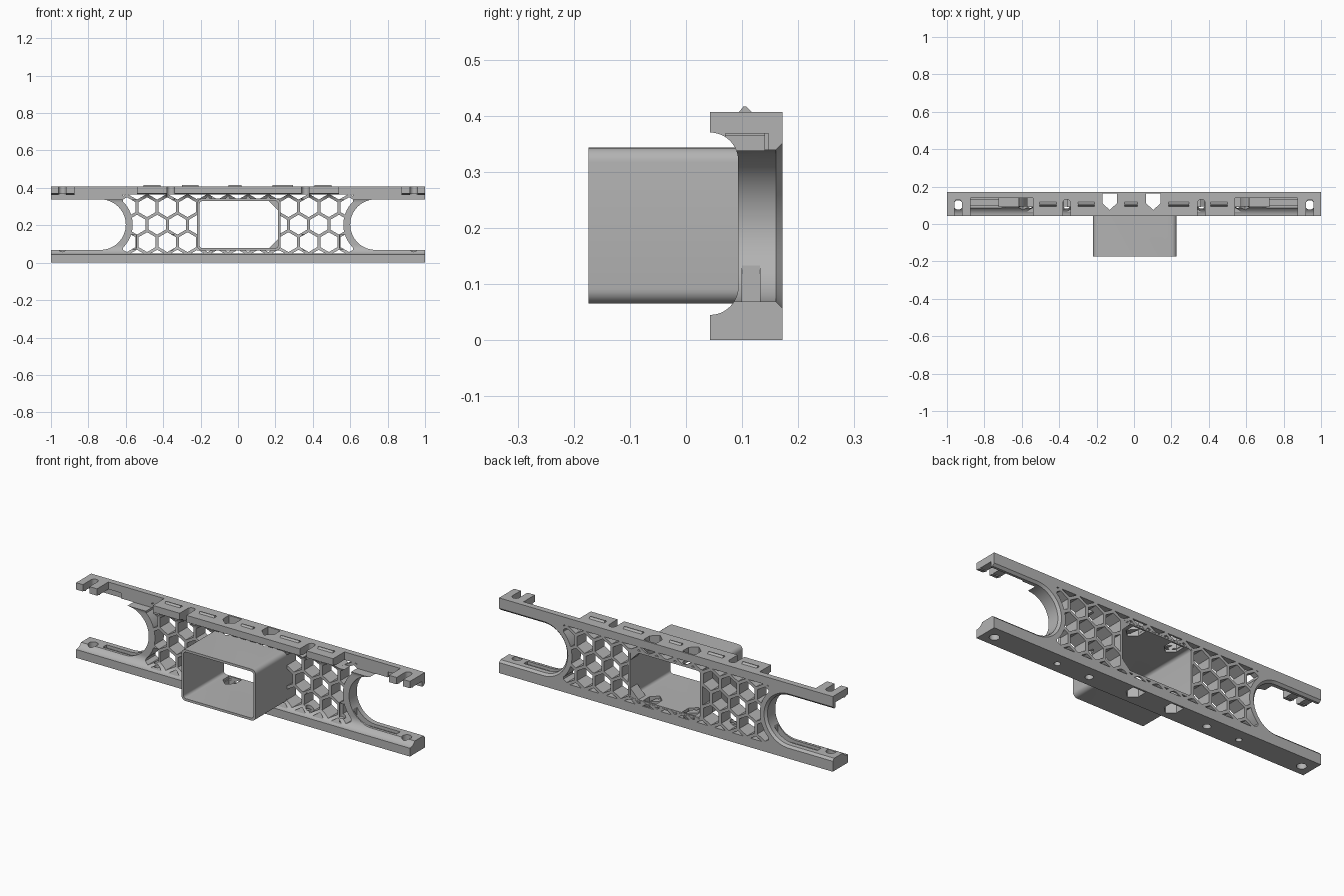
import bpy, bmesh
from math import sin, cos, pi, radians, sqrt

if "Cube" in bpy.data.objects:
    bpy.data.objects.remove(bpy.data.objects["Cube"], do_unlink=True)

grey = bpy.data.materials.new("plain grey")
grey.use_nodes = True
grey.diffuse_color = (0.45, 0.45, 0.45, 1)
grey.node_tree.nodes["Principled BSDF"].inputs["Base Color"].default_value = grey.diffuse_color

MID, TOP, BACK = 0.2035, 0.407, 0.172


# Mapping of a flat point and a depth to space, for each extrusion axis
PLACE = {"x": lambda p, d: (d, p[0], p[1]),
         "y": lambda p, d: (p[0], d, p[1]),
         "z": lambda p, d: (p[0], p[1], d)}


def add_loft(bm, layers, axis):
    """Closed solid through matching outlines, each given as (points, depth)."""
    rings = [[bm.verts.new(PLACE[axis](p, d)) for p in pts] for pts, d in layers]
    n = len(rings[0])
    for a, b in zip(rings, rings[1:]):
        for i in range(n):
            j = (i + 1) % n
            bm.faces.new((a[i], a[j], b[j], b[i]))
    bm.faces.new(rings[0][::-1])
    bm.faces.new(rings[-1])


def solid(name, lofts, axis):
    bm = bmesh.new()
    for layers in lofts:
        add_loft(bm, layers, axis)
    bmesh.ops.recalc_face_normals(bm, faces=bm.faces)
    mesh = bpy.data.meshes.new(name)
    bm.to_mesh(mesh)
    bm.free()
    mesh.materials.append(grey)
    ob = bpy.data.objects.new(name, mesh)
    bpy.context.collection.objects.link(ob)
    return ob


def prism(name, outlines, axis, lo, hi):
    return solid(name, [[(o, lo), (o, hi)] for o in outlines], axis)


def combine(target, tool, operation="DIFFERENCE", keep=False):
    """Apply a boolean and drop the helper afterwards."""
    tool.hide_render = True
    mod = target.modifiers.new("cut", "BOOLEAN")
    mod.operation, mod.solver, mod.object = operation, "EXACT", tool
    bpy.ops.object.select_all(action="DESELECT")
    bpy.context.view_layer.objects.active = target
    target.select_set(True)
    bpy.ops.object.modifier_apply(modifier=mod.name)
    if not keep:
        bpy.data.objects.remove(tool, do_unlink=True)


def arc(cx, cy, r, a0, a1, n=12):
    return [(cx + r * cos(radians(a0 + (a1 - a0) * i / n)),
             cy + r * sin(radians(a0 + (a1 - a0) * i / n))) for i in range(n + 1)]


def circle(cx, cy, r, n=24):
    return arc(cx, cy, r, 0, 360, n)[:-1]


def rect(x0, x1, y0, y1):
    return [(x0, y0), (x1, y0), (x1, y1), (x0, y1)]


def rounded_rect(x0, x1, y0, y1, r):
    return (arc(x1 - r, y1 - r, r, 0, 90, 6) + arc(x0 + r, y1 - r, r, 90, 180, 6)
            + arc(x0 + r, y0 + r, r, 180, 270, 6) + arc(x1 - r, y0 + r, r, 270, 360, 6))


def end_notch(side, r):
    """U-shaped outline open at one end of the frame."""
    pts = arc(0.735, MID, r, 90, 270, 32) + [(1.1, MID - r), (1.1, MID + r)]
    return [(side * x, z) for x, z in pts]


def both(make):
    return [make(s) for s in (-1, 1)]


# Frame: rails and back panel as one channel section
section = ([(BACK, 0), (0.043, 0)] + arc(0.043, 0.095, 0.05, -90, 0)
           + arc(0.043, 0.32, 0.05, 0, 90) + [(0.043, TOP), (BACK, TOP)])
frame = prism("frame", [section], "x", -1, 1)

# Rounded end notches with a flare at the back
combine(frame, solid("notch_cutter", both(lambda s: [
    (end_notch(s, 0.135), 0), (end_notch(s, 0.135), 0.16), (end_notch(s, 0.16), 0.185)]), "y"))

# Recess in the upper rail between the end blocks and the middle
combine(frame, prism("recess_cutter", both(lambda s: rect(
    *sorted((s * 0.54, s * 0.875)), 0, 0.14)), "z", 0.338, 0.5))

# Slot under each upper end block
combine(frame, prism("end_slot_cutter", both(lambda s: rect(
    *sorted((s * 0.8, s * 1.1)), 0.07, 0.147)), "z", 0.3, 0.368))

# Shallow groove along the lower rail ends
combine(frame, prism("groove_cutter", both(lambda s: rect(
    *sorted((s * 0.62, s * 0.88)), 0.1, 0.132)), "z", 0.052, 0.15))

# Honeycomb openings, trimmed around the notches and the sleeve
box = (-0.218, 0.228, 0.065, 0.343)
region = prism("honeycomb_region", [rect(-0.615, 0.615, 0.05, 0.364)], "y", -0.1, 0.3)
combine(region, prism("ring_keep", both(lambda s: end_notch(s, 0.172)), "y", -0.2, 0.4))
combine(region, prism("sleeve_keep", [rect(*box)], "y", -0.2, 0.4))
pitch, wall = 0.108, 0.016
hexes = []
for row in range(-2, 3):
    for col in range(-7, 8):
        cx = (col + 0.5 * (row % 2)) * pitch
        cz = MID + row * pitch * sqrt(3) / 2
        hexes.append(arc(cx, cz, (pitch - wall) / sqrt(3), 30, 330, 5))
honeycomb = prism("honeycomb_cutter", hexes, "y", 0.0, 0.25)
combine(honeycomb, region, "INTERSECT")
combine(frame, honeycomb)

# Opening for the sleeve
combine(frame, prism("opening_cutter", [rounded_rect(
    box[0] + 0.006, box[1] - 0.006, box[2] + 0.006, box[3] - 0.006, 0.02)], "y", 0, 0.3))

# Screw holes in the lower rail
holes = [circle(s * x, 0.102, r) for s in (-1, 1)
         for x, r in ((0.94, 0.025), (0.555, 0.016), (0.36, 0.02))]
combine(frame, prism("hole_cutter", holes, "z", -0.1, 0.15))


# Open-fronted screw slots in the upper rail
def open_slot(x):
    return arc(x, 0.112, 0.02, 0, 180) + [(x - 0.02, 0), (x + 0.02, 0)]


combine(frame, prism("slot_cutter", [open_slot(s * x) for s in (-1, 1) for x in (0.94, 0.36)],
                     "z", 0.338, 0.5))

# Hollow square sleeve
sleeve = prism("sleeve", [rounded_rect(*box, 0.026)], "y", -0.174, 0.171)
combine(sleeve, prism("bore_cutter", [rounded_rect(
    box[0] + 0.013, box[1] - 0.013, box[2] + 0.013, box[3] - 0.013, 0.016)], "y", -0.3, 0.3))

# Pointed nut pockets through both rails and the sleeve
pockets = [[(x - 0.038, 0.162), (x - 0.038, 0.11), (x, 0.075), (x + 0.038, 0.11),
            (x + 0.038, 0.162)] for x in (-0.13, 0.103)]
pocket_tool = prism("pocket_cutter", pockets, "z", -0.1, 0.5)
combine(frame, pocket_tool, keep=True)
combine(sleeve, pocket_tool)

# Corner gussets at the back of the sleeve
right = box[1] - 0.01
gussets = [[(right, MID + s * 0.128), (right - 0.055, MID + s * 0.128),
            (right, MID + s * 0.073)] for s in (-1, 1)]
corner_gussets = prism("corner_gussets", gussets, "y", 0.11, 0.17)

# Small locating ridges on the top rail
ridge = [(0.093, TOP - 0.002), (0.119, TOP - 0.002), (0.108, 0.416), (0.102, 0.416)]
spans = [(-0.505, -0.415), (-0.3, -0.21), (-0.05, 0.02), (0.185, 0.295), (0.41, 0.5)]
ridges = solid("locating_ridges", [[(ridge, a), (ridge, b)] for a, b in spans], "x")

# Smooth the curved walls, keep the edges crisp
bpy.ops.object.select_all(action="DESELECT")
for ob in (frame, sleeve):
    ob.select_set(True)
bpy.context.view_layer.objects.active = frame
bpy.ops.object.shade_smooth_by_angle(angle=radians(25))
